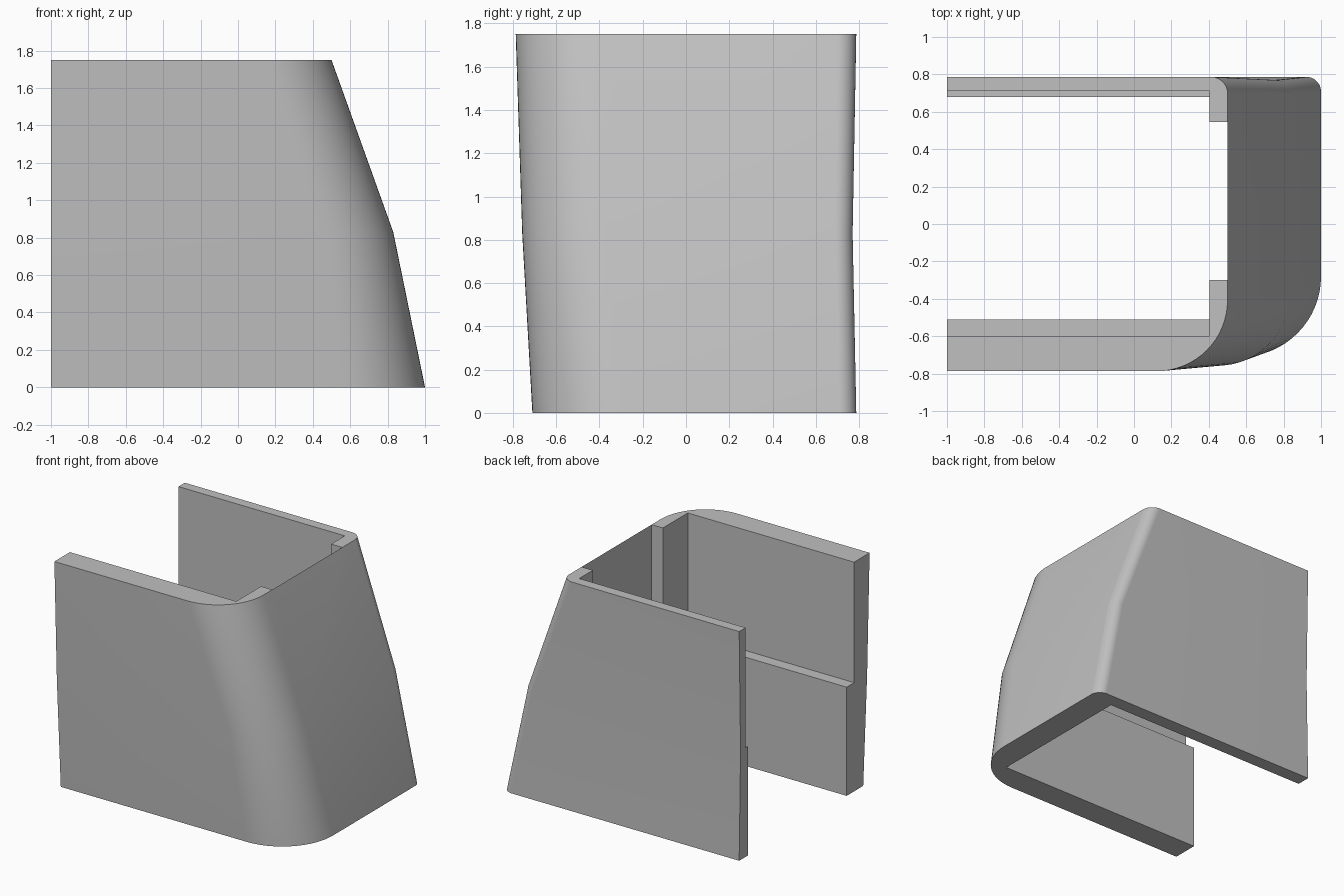
import bpy
import bmesh
from math import cos, sin, pi, radians

cube = bpy.data.objects.get("Cube")
if cube:
    bpy.data.objects.remove(cube, do_unlink=True)

grey = bpy.data.materials.new("plain grey")
grey.use_nodes = True
color = (0.53, 0.53, 0.53, 1)
grey.diffuse_color = color
grey.node_tree.nodes["Principled BSDF"].inputs["Base Color"].default_value = color

STEPS = 16
BEND = 0.83


def section(right, front, back, front_radius, back_radius):
    """Outline with a wide front corner and a tight back corner."""
    points = [(-1, front)]
    for y, r, start in ((front + front_radius, front_radius, -pi / 2),
                        (back - back_radius, back_radius, 0)):
        for i in range(STEPS + 1):
            a = start + pi / 2 * i / STEPS
            points.append((right - r + r * cos(a), y + r * sin(a)))
    return points + [(-1, back)]


def new_object(name, bm):
    bmesh.ops.recalc_face_normals(bm, faces=bm.faces)
    mesh = bpy.data.meshes.new(name)
    bm.to_mesh(mesh)
    bm.free()
    mesh.materials.append(grey)
    obj = bpy.data.objects.new(name, mesh)
    bpy.context.collection.objects.link(obj)
    return obj


def box_cutter(name, low, high):
    bm = bmesh.new()
    bmesh.ops.create_cube(bm, size=1)
    for v in bm.verts:
        v.co = [l + (c + 0.5) * (h - l) for c, l, h in zip(v.co, low, high)]
    obj = new_object(name, bm)
    obj.hide_render = True
    return obj


# Outer body: three outlines lofted upward, bent at mid height
levels = [(0, section(1.0, -0.71, 0.787, 0.43, 0.08)),
          (BEND, section(0.83, -0.757, 0.77, 0.38, 0.08)),
          (1.75, section(0.5, -0.787, 0.787, 0.38, 0.09))]
bm = bmesh.new()
rings = [[bm.verts.new((x, y, z)) for x, y in pts] for z, pts in levels]
for lower, upper in zip(rings, rings[1:]):
    for i in range(len(lower) - 1):
        bm.faces.new((lower[i], lower[i + 1], upper[i + 1], upper[i]))
bm.faces.new(rings[0])
bm.faces.new(rings[-1])
bm.faces.new([r[0] for r in rings] + [r[-1] for r in reversed(rings)])
shell = new_object("shell", bm)

# Hollows: wide lower cavity, upper cavity with ledges, recess between posts
cutters = [
    box_cutter("lower_cavity", (-1.5, -0.51, -0.5), (0.79, 0.68, BEND)),
    box_cutter("recess", (-1.5, -0.3, 0.4), (0.5, 0.545, 2.2)),
    box_cutter("upper_cavity", (-1.5, -0.6, BEND), (0.405, 0.71, 2.2)),
]
bpy.ops.object.select_all(action="DESELECT")
shell.select_set(True)
bpy.context.view_layer.objects.active = shell
for cutter in cutters:
    mod = shell.modifiers.new(cutter.name, "BOOLEAN")
    mod.operation = "DIFFERENCE"
    mod.solver = "EXACT"
    mod.object = cutter
    bpy.ops.object.modifier_apply(modifier=mod.name)
for cutter in cutters:
    bpy.data.objects.remove(cutter, do_unlink=True)

bpy.ops.object.shade_smooth_by_angle(angle=radians(30))
